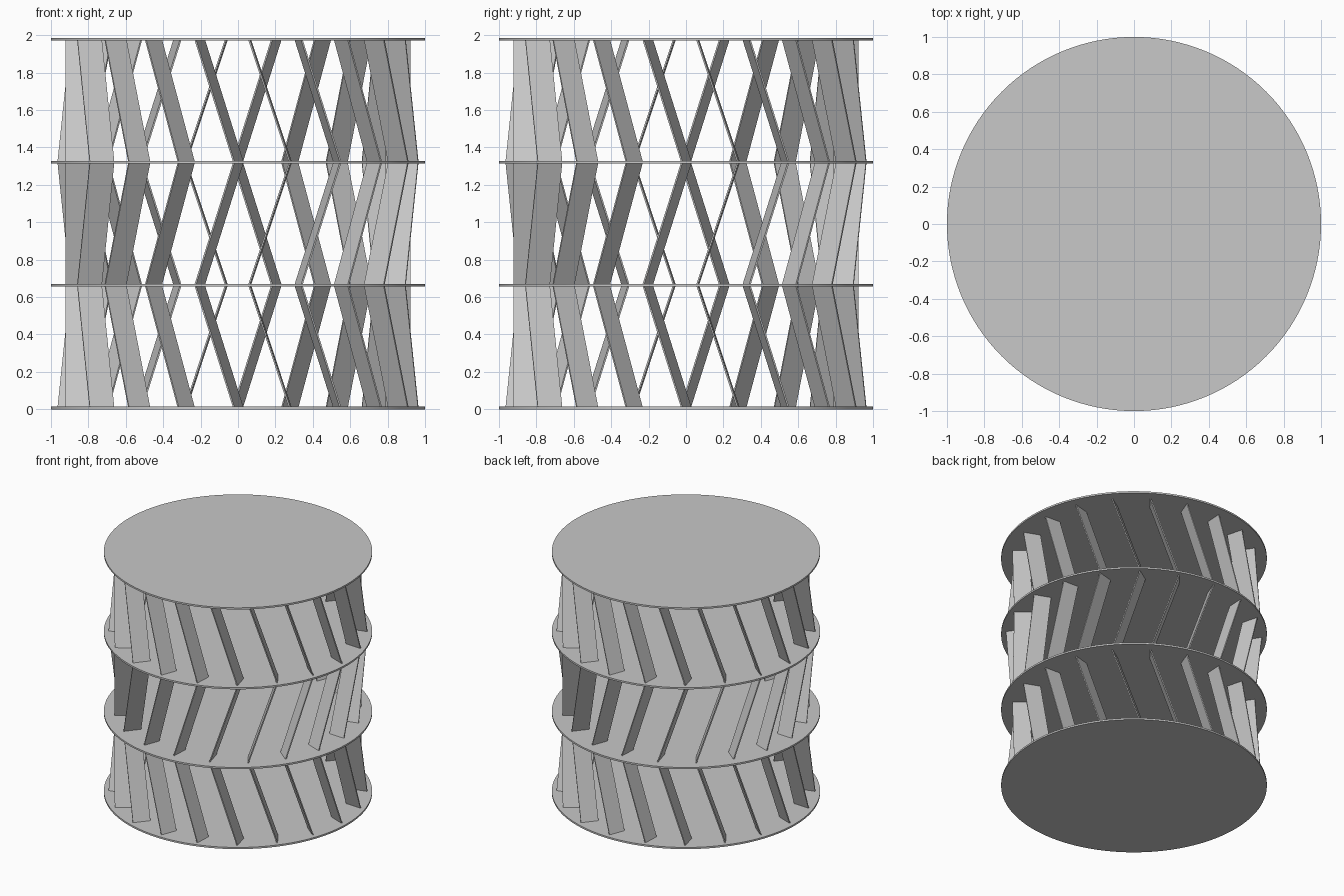
import bpy
import bmesh
from math import radians
from mathutils import Matrix, Vector

cube = bpy.data.objects.get("Cube")
if cube:
    bpy.data.objects.remove(cube, do_unlink=True)

DISC_THICK = 0.014
SPACING = 0.657
BLADES = 20
CHORD = 0.135
BLADE_THICK = 0.009

# Single grey finish
grey = bpy.data.materials.new("light_grey")
grey.use_nodes = True
colour = (0.58, 0.58, 0.58, 1)
grey.diffuse_color = colour
grey.node_tree.nodes["Principled BSDF"].inputs["Base Color"].default_value = colour


def make_object(name, bm):
    bmesh.ops.recalc_face_normals(bm, faces=bm.faces)
    mesh = bpy.data.meshes.new(name)
    bm.to_mesh(mesh)
    bm.free()
    mesh.materials.append(grey)
    obj = bpy.data.objects.new(name, mesh)
    bpy.context.collection.objects.link(obj)
    return obj


def add_blade(bm, turn, low, high):
    """Leaning plank between two points, its chord turned off the radial line."""
    chord = Matrix.Rotation(radians(-21), 3, "Z") @ Vector((0, -CHORD / 2, 0))
    side = chord.orthogonal().cross(Vector((0, 0, 1)))
    side = Vector((-chord.y, chord.x, 0)).normalized() * BLADE_THICK / 2
    rings = []
    for centre in (low, high):
        corners = [centre + chord * a + side * b
                   for a, b in ((-1, -1), (1, -1), (1, 1), (-1, 1))]
        rings.append([bm.verts.new(turn @ c) for c in corners])
    bottom, top = rings
    bm.faces.new(bottom)
    bm.faces.new(top)
    for i in range(4):
        j = (i + 1) % 4
        bm.faces.new((bottom[i], bottom[j], top[j], top[i]))


# Four round plates
names = ("bottom_disc", "lower_middle_disc", "upper_middle_disc", "top_disc")
for level, name in enumerate(names):
    bm = bmesh.new()
    bmesh.ops.create_cone(bm, cap_ends=True, segments=128, radius1=1, radius2=1,
                          depth=DISC_THICK)
    bmesh.ops.translate(bm, verts=bm.verts,
                        vec=(0, 0, level * SPACING + DISC_THICK / 2))
    disc = make_object(name, bm)
    bpy.ops.object.select_all(action="DESELECT")
    disc.select_set(True)
    bpy.context.view_layer.objects.active = disc
    bpy.ops.object.shade_smooth_by_angle(angle=radians(30))

# Three rings of leaning blades, the middle one leaning the other way
for tier, name in enumerate(("lower_blades", "middle_blades", "upper_blades")):
    bm = bmesh.new()
    outer, inner = Vector((0, -0.9, 0)), Vector((-0.203, -0.833, 0))
    low, high = (inner, outer) if tier == 1 else (outer, inner)
    low = low + Vector((0, 0, tier * SPACING + DISC_THICK))
    high = high + Vector((0, 0, (tier + 1) * SPACING))
    for k in range(BLADES):
        add_blade(bm, Matrix.Rotation(radians(360 / BLADES * k), 3, "Z"), low, high)
    make_object(name, bm)
